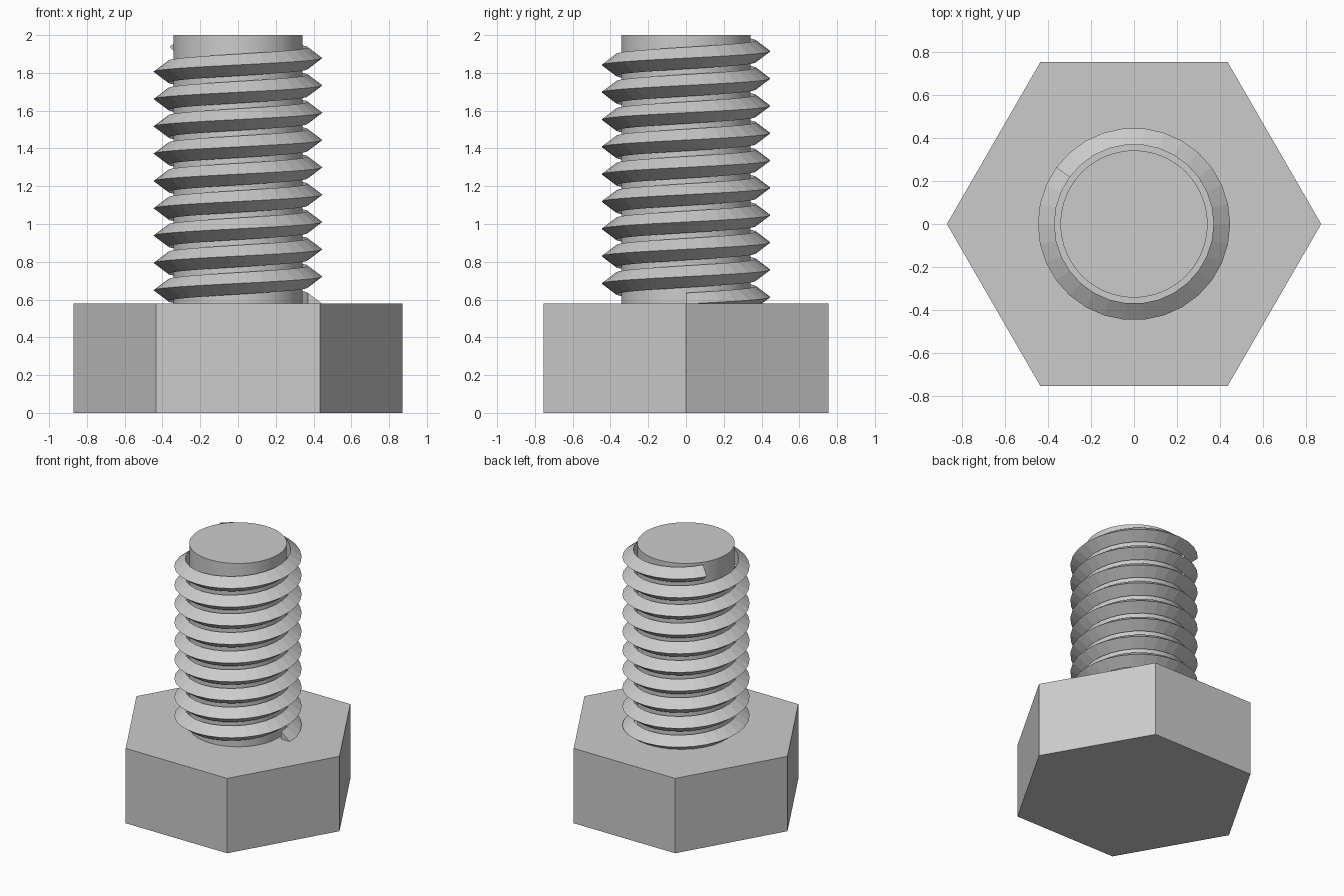
import bpy, bmesh
from math import cos, sin, tau

if "Cube" in bpy.data.objects:
    bpy.data.objects.remove(bpy.data.objects["Cube"])

# Single plain metal colour
metal = bpy.data.materials.new("grey_metal")
metal.use_nodes = True
COLOUR = (0.6, 0.6, 0.6, 1)
metal.diffuse_color = COLOUR
metal.node_tree.nodes["Principled BSDF"].inputs["Base Color"].default_value = COLOUR

HEAD_TOP = 0.58
PITCH = 0.1446


def add_object(name, bm):
    bmesh.ops.recalc_face_normals(bm, faces=bm.faces)
    mesh = bpy.data.meshes.new(name)
    bm.to_mesh(mesh)
    bm.free()
    mesh.materials.append(metal)
    obj = bpy.data.objects.new(name, mesh)
    bpy.context.collection.objects.link(obj)
    return obj


def prism(name, sides, radius, bottom, top):
    bm = bmesh.new()
    ring = [bm.verts.new((radius * cos(tau * i / sides), radius * sin(tau * i / sides), bottom))
            for i in range(sides)]
    base = bm.faces.new(ring)
    side = bmesh.ops.extrude_face_region(bm, geom=[base], use_keep_orig=True)
    moved = [v for v in side["geom"] if isinstance(v, bmesh.types.BMVert)]
    bmesh.ops.translate(bm, verts=moved, vec=(0, 0, top - bottom))
    return add_object(name, bm)


def helix(name, profile, start_z, steps, per_turn):
    # Sweep a closed (radius, height) profile up a right-handed spiral
    bm = bmesh.new()
    rings = []
    for i in range(steps + 1):
        a = tau * i / per_turn
        z = start_z + PITCH * i / per_turn
        rings.append([bm.verts.new((r * cos(a), r * sin(a), z + h)) for r, h in profile])
    n = len(profile)
    for low, high in zip(rings, rings[1:]):
        for j in range(n):
            k = (j + 1) % n
            bm.faces.new((low[j], low[k], high[k], high[j]))
    bm.faces.new(rings[0])
    bm.faces.new(rings[-1])
    return add_object(name, bm)


# Hexagonal head with a corner on each side
prism("hex_head", 6, 0.87, 0, HEAD_TOP)

# Smooth round shank
shank = prism("shank", 64, 0.342, HEAD_TOP - 0.02, 2.0)
bpy.context.view_layer.objects.active = shank
shank.select_set(True)
bpy.ops.object.shade_smooth_by_angle()

# Faceted triangular thread, ending just under the tip
helix("thread", [(0.37, -0.058), (0.447, 0), (0.37, 0.058)], 0.577, 282, 30)
